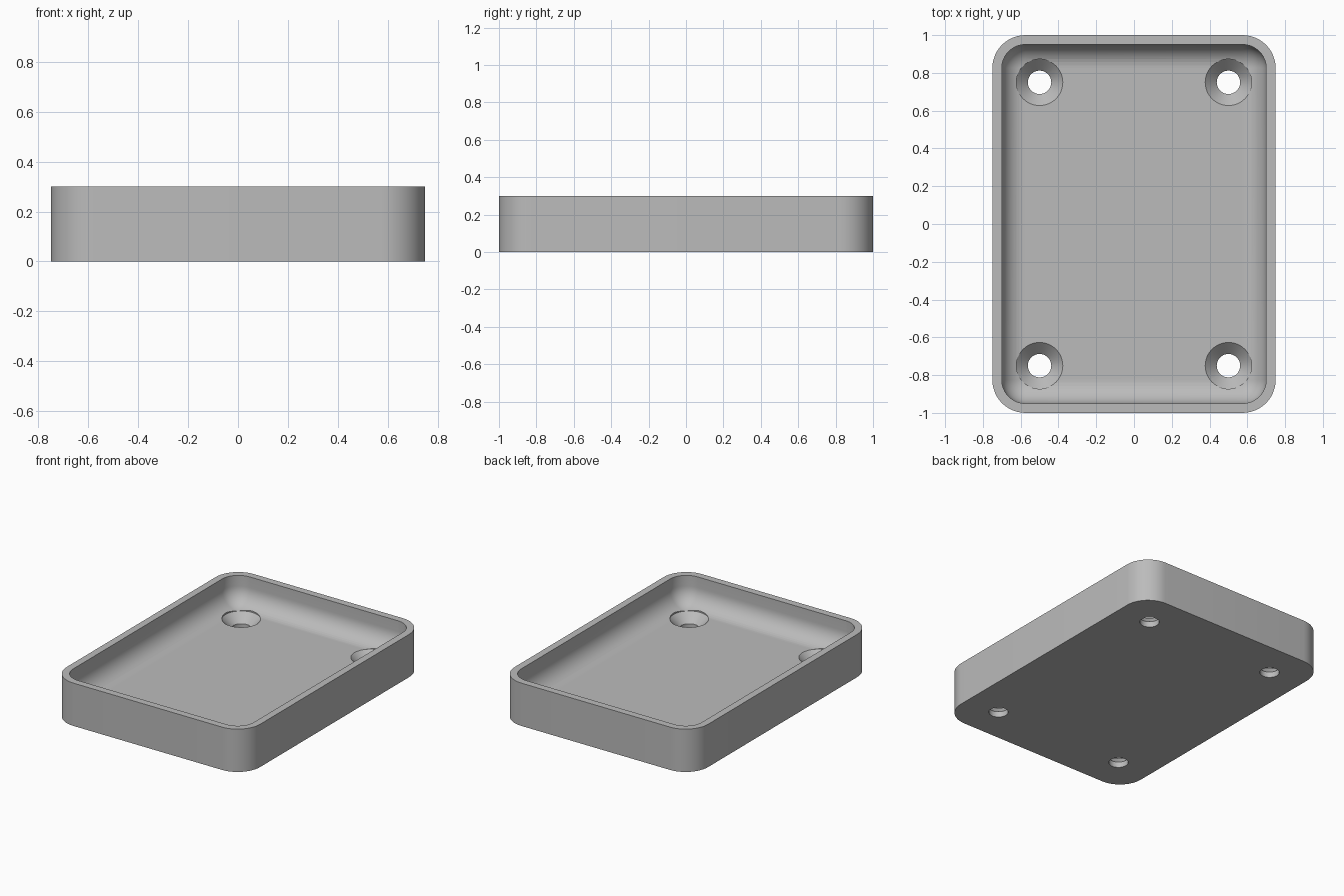
import bpy, bmesh
from math import sin, cos, pi

old = bpy.data.objects.get("Cube")
if old:
    bpy.data.objects.remove(old)

HALF_X, HALF_Y, HEIGHT = 0.75, 1.0, 0.3
WALL, FLOOR, CORNER, FILLET = 0.05, 0.1, 0.175, 0.125
STEPS = 12

grey = bpy.data.materials.new("plain grey")
grey.use_nodes = True
GREY = (0.5, 0.5, 0.5, 1)
grey.diffuse_color = GREY
grey.node_tree.nodes["Principled BSDF"].inputs["Base Color"].default_value = GREY


def rounded_ring(inset, z):
    """Rounded rectangle at height z, offset inward from the outer wall."""
    r = max(CORNER - inset, 0)
    cx, cy = HALF_X - inset - r, HALF_Y - inset - r
    ring = []
    for q, (sx, sy) in enumerate([(1, 1), (-1, 1), (-1, -1), (1, -1)]):
        for i in range(STEPS + 1):
            a = (q + i / STEPS) * pi / 2
            ring.append((sx * cx + r * cos(a), sy * cy + r * sin(a), z))
    return ring


def circle(r, z, x, y, n=48):
    return [(x + r * cos(2 * pi * i / n), y + r * sin(2 * pi * i / n), z) for i in range(n)]


def loft(name, rings):
    """Closed solid through a sequence of rings, capped at both ends."""
    bm = bmesh.new()
    loops = [[bm.verts.new(p) for p in ring] for ring in rings]
    n = len(loops[0])
    for a, b in zip(loops, loops[1:]):
        for i in range(n):
            j = (i + 1) % n
            bm.faces.new((a[i], a[j], b[j], b[i]))
    bm.faces.new(loops[0][::-1])
    bm.faces.new(loops[-1])
    bmesh.ops.remove_doubles(bm, verts=bm.verts, dist=1e-5)
    bmesh.ops.recalc_face_normals(bm, faces=bm.faces)
    mesh = bpy.data.meshes.new(name)
    bm.to_mesh(mesh)
    bm.free()
    mesh.materials.append(grey)
    obj = bpy.data.objects.new(name, mesh)
    bpy.context.collection.objects.link(obj)
    return obj


# Tray: outer wall, flat rim, inner wall, filleted transition, floor
rings = [rounded_ring(0, 0), rounded_ring(0, HEIGHT), rounded_ring(WALL, HEIGHT)]
for i in range(STEPS + 1):
    a = i / STEPS * pi / 2
    rings.append(rounded_ring(WALL + FILLET * (1 - cos(a)), FLOOR + FILLET * (1 - sin(a))))
tray = loft("tray", rings)

# Countersunk screw holes: straight bore, cone, clearance above the floor
bpy.context.view_layer.objects.active = tray
tray.select_set(True)
for x in (-0.5, 0.5):
    for y in (-0.75, 0.75):
        profile = [(0.062, -0.1), (0.062, 0.039), (0.123, FLOOR), (0.123, 0.5)]
        cutter = loft("screw_hole_cutter", [circle(r, z, x, y) for r, z in profile])
        cutter.hide_render = True
        cut = tray.modifiers.new("screw hole", "BOOLEAN")
        cut.operation, cut.solver, cut.object = "DIFFERENCE", "EXACT", cutter
        bpy.ops.object.modifier_apply(modifier=cut.name)
        bpy.data.objects.remove(cutter)

bpy.ops.object.shade_smooth_by_angle(angle=pi / 6)
